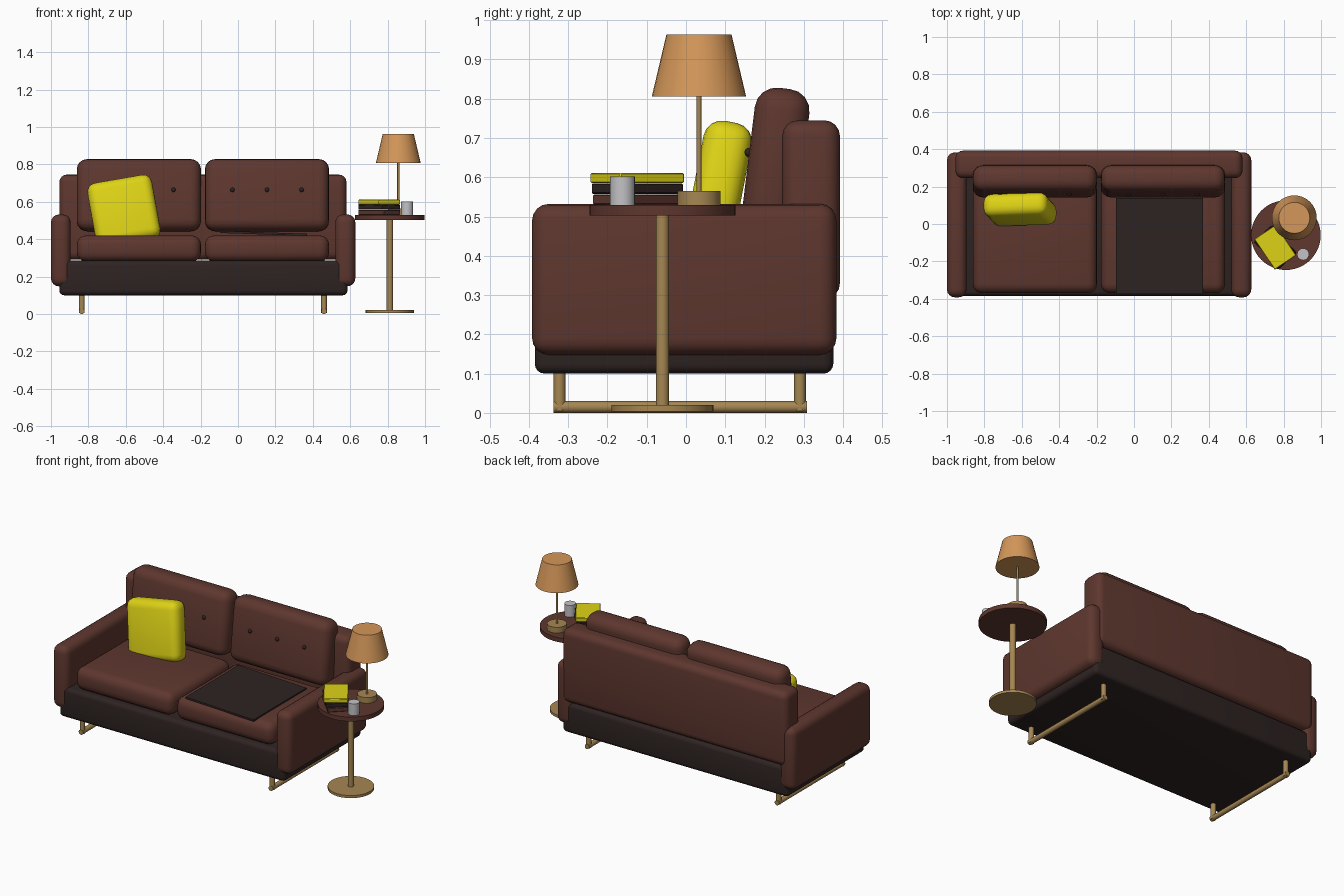
import bpy
import bmesh
from math import radians
from mathutils import Matrix, Vector

cube = bpy.data.objects.get("Cube")
if cube:
    bpy.data.objects.remove(cube, do_unlink=True)


def material(name, rgb):
    m = bpy.data.materials.new(name)
    m.use_nodes = True
    m.diffuse_color = (*rgb, 1)
    m.node_tree.nodes["Principled BSDF"].inputs["Base Color"].default_value = (*rgb, 1)
    return m


BROWN = material("brown leather", (0.112, 0.038, 0.028))
DARK = material("dark fabric", (0.027, 0.017, 0.016))
GOLD = material("brass", (0.38, 0.24, 0.085))
SHADE = material("lamp shade tan", (0.66, 0.31, 0.10))
YELLOW = material("yellow", (0.73, 0.65, 0.008))
GREY = material("light grey", (0.55, 0.55, 0.57))


def finish(name, bm, mat, place):
    mesh = bpy.data.meshes.new(name)
    bm.to_mesh(mesh)
    bm.free()
    mesh.materials.append(mat)
    obj = bpy.data.objects.new(name, mesh)
    bpy.context.collection.objects.link(obj)
    obj.matrix_world = place
    bpy.ops.object.select_all(action="DESELECT")
    obj.select_set(True)
    bpy.context.view_layer.objects.active = obj
    bpy.ops.object.shade_smooth_by_angle(angle=radians(40))
    return obj


def box(name, size, centre, mat, bevel=0.0, segments=4, turn=Matrix()):
    """Box with rounded edges, turned about its centre."""
    bm = bmesh.new()
    bmesh.ops.create_cube(bm, size=1)
    bmesh.ops.scale(bm, vec=size, verts=bm.verts)
    if bevel:
        bmesh.ops.bevel(bm, geom=bm.edges[:], offset=bevel, segments=segments,
                        profile=0.5, affect="EDGES")
    return finish(name, bm, mat, Matrix.Translation(centre) @ turn)


def span(name, x, y, z, mat, bevel=0.0):
    """Rounded box given by its limits on each axis."""
    lo, hi = Vector((x[0], y[0], z[0])), Vector((x[1], y[1], z[1]))
    return box(name, hi - lo, (lo + hi) / 2, mat, bevel)


def rod(name, start, end, r1, mat, r2=None, sides=32):
    """Closed cylinder or cone between two points."""
    start, end = Vector(start), Vector(end)
    axis = end - start
    bm = bmesh.new()
    bmesh.ops.create_cone(bm, cap_ends=True, segments=sides, radius1=r1,
                          radius2=r1 if r2 is None else r2, depth=axis.length)
    turn = axis.to_track_quat("Z", "Y").to_matrix().to_4x4()
    return finish(name, bm, mat, Matrix.Translation((start + end) / 2) @ turn)


def rot(degrees, axis):
    return Matrix.Rotation(radians(degrees), 4, axis)


# Sofa body
span("sofa_base", (-0.955, 0.585), (-0.385, 0.375), (0.10, 0.285), DARK, 0.025)
span("sofa_back", (-0.955, 0.58), (0.245, 0.392), (0.29, 0.745), BROWN, 0.04)
span("right_arm", (-1.0, -0.895), (-0.392, 0.383), (0.148, 0.532), BROWN, 0.042)
span("left_arm", (0.52, 0.627), (-0.392, 0.383), (0.148, 0.532), BROWN, 0.042)

# Cushions, buttons and runner legs
LEAN = rot(-7, "X")
for side, cx in (("right", -0.53), ("left", 0.155)):
    span(side + "_seat_cushion", (cx - 0.332, cx + 0.332), (-0.37, 0.23),
         (0.28, 0.42), BROWN, 0.05)
    centre = Vector((cx, 0.228, 0.635))
    box(side + "_back_cushion", (0.664, 0.14, 0.385), centre, BROWN, 0.055, turn=LEAN)
    for i in (-1, 0, 1):
        spot = centre + LEAN @ Vector((i * 0.185, -0.07, 0.02))
        bm = bmesh.new()
        bmesh.ops.create_uvsphere(bm, u_segments=12, v_segments=8, radius=0.012)
        finish(side + "_button", bm, DARK, Matrix.Translation(spot))

for side, x in (("right", -0.835), ("left", 0.46)):
    rod(side + "_runner", (x, -0.338, 0.015), (x, 0.308, 0.015), 0.015, GOLD, sides=16)
    for end, y in (("front", -0.322), ("back", 0.29)):
        rod(side + "_" + end + "_leg", (x, y, 0.005), (x, y, 0.11), 0.015, GOLD, sides=16)

# Throw pillow and folded blanket
box("throw_pillow", (0.35, 0.125, 0.35), (-0.61, 0.078, 0.55), YELLOW, 0.048,
    turn=rot(-11, "X") @ rot(-10, "Y"))
box("blanket", (0.465, 0.515, 0.012), (0.137, -0.118, 0.431), DARK, turn=rot(2, "Y"))

# Side table
TX, TY = 0.812, -0.06
rod("table_foot", (TX, TY, 0.004), (TX, TY, 0.02), 0.13, GOLD)
rod("table_pole", (TX, TY, 0.01), (TX, TY, 0.51), 0.017, GOLD)
rod("table_top", (TX, TY, 0.503), (TX, TY, 0.53), 0.186, BROWN, sides=48)

# Lamp
LX, LY = 0.857, 0.033
rod("lamp_base", (LX, LY, 0.53), (LX, LY, 0.565), 0.055, GOLD)
rod("lamp_pole", (LX, LY, 0.56), (LX, LY, 0.82), 0.006, GOLD, sides=12)
rod("lamp_shade", (LX, LY, 0.806), (LX, LY, 0.963), 0.12, SHADE, r2=0.083)

# Books and cup
books = (("bottom_book", 0.53, BROWN, 44, 0.125), ("middle_book", 0.558, DARK, 40, 0.132),
         ("top_book", 0.585, YELLOW, 34, 0.138))
for name, z, mat, angle, width in books:
    box(name, (width, 0.197, 0.026), (0.755, -0.124, z + 0.013), mat, 0.003, 1,
        turn=rot(angle, "Z"))
rod("cup", (0.904, -0.162, 0.53), (0.904, -0.162, 0.602), 0.032, GREY, sides=20)
